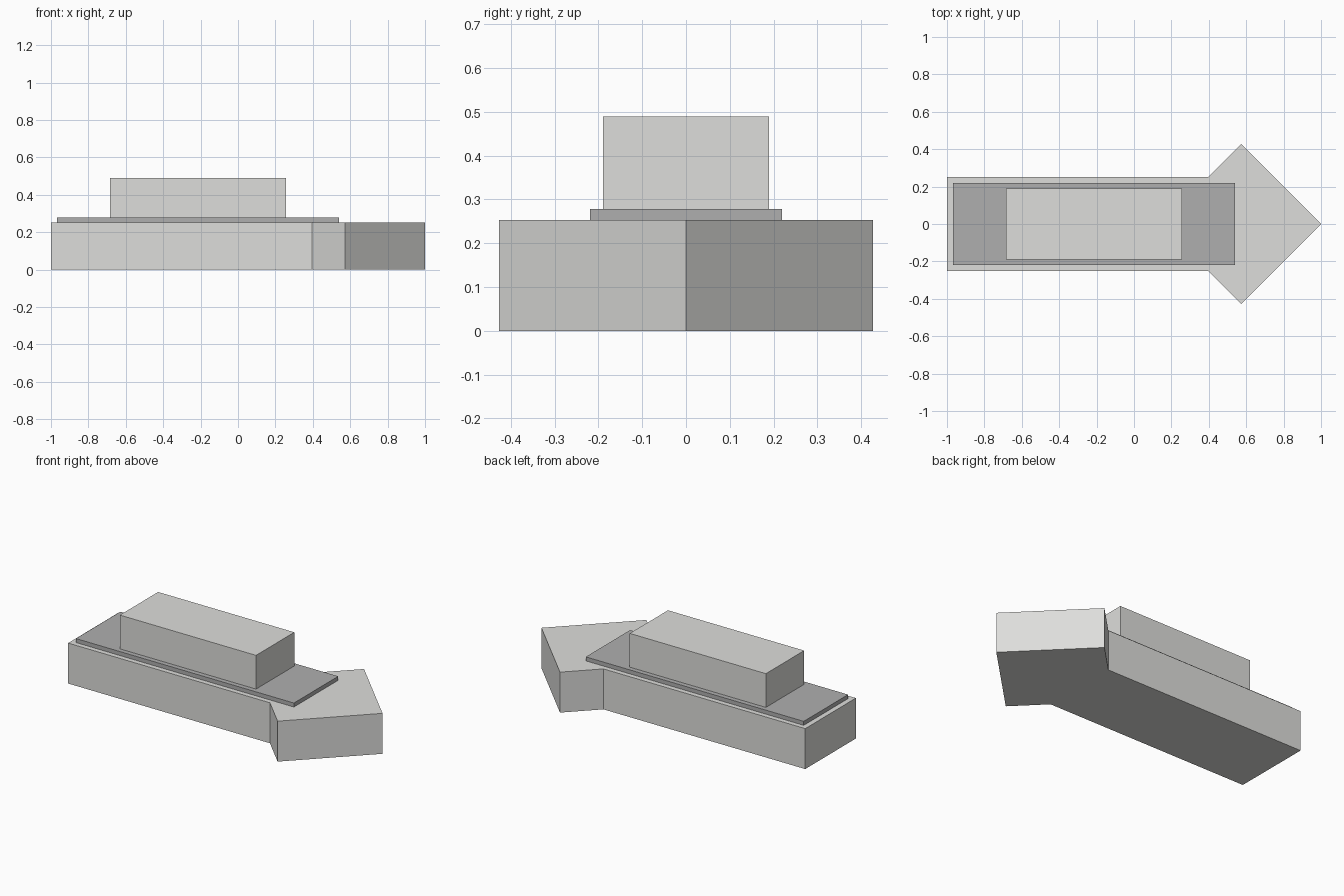
import bpy, math

if "Cube" in bpy.data.objects:
    bpy.data.objects.remove(bpy.data.objects["Cube"])


def material(name, rgb):
    m = bpy.data.materials.new(name)
    m.diffuse_color = (*rgb, 1)
    m.use_nodes = True
    m.node_tree.nodes["Principled BSDF"].inputs["Base Color"].default_value = m.diffuse_color
    return m


light = material("light grey", (0.73, 0.73, 0.71))
dark = material("mid grey", (0.43, 0.43, 0.43))


def box(name, size, centre, mat, turn=0):
    bpy.ops.mesh.primitive_cube_add(size=1, location=centre, rotation=(0, 0, turn))
    ob = bpy.context.object
    ob.name = name
    ob.scale = size
    bpy.ops.object.transform_apply(location=False, rotation=True, scale=True)
    ob.data.materials.append(mat)


# Hull height, deck height, and half diagonal of the square bow block
HULL, DECK, HALF = 0.253, 0.278, 0.427
side = HALF * math.sqrt(2)

# Long hull, reaching the middle of the bow
box("hull", (1.573, 0.50, HULL), (-0.2135, 0, HULL / 2), light)
# Square block turned on its corner to form the pointed bow
box("bow", (side, side, HULL), (1 - HALF, 0, HULL / 2), light, math.pi / 4)
# Thin deck plate
box("deck", (1.508, 0.438, DECK - HULL), (-0.214, 0, (HULL + DECK) / 2), dark)
# Cabin block
box("cabin", (0.942, 0.378, 0.489 - DECK), (-0.214, 0, (0.489 + DECK) / 2), light)
